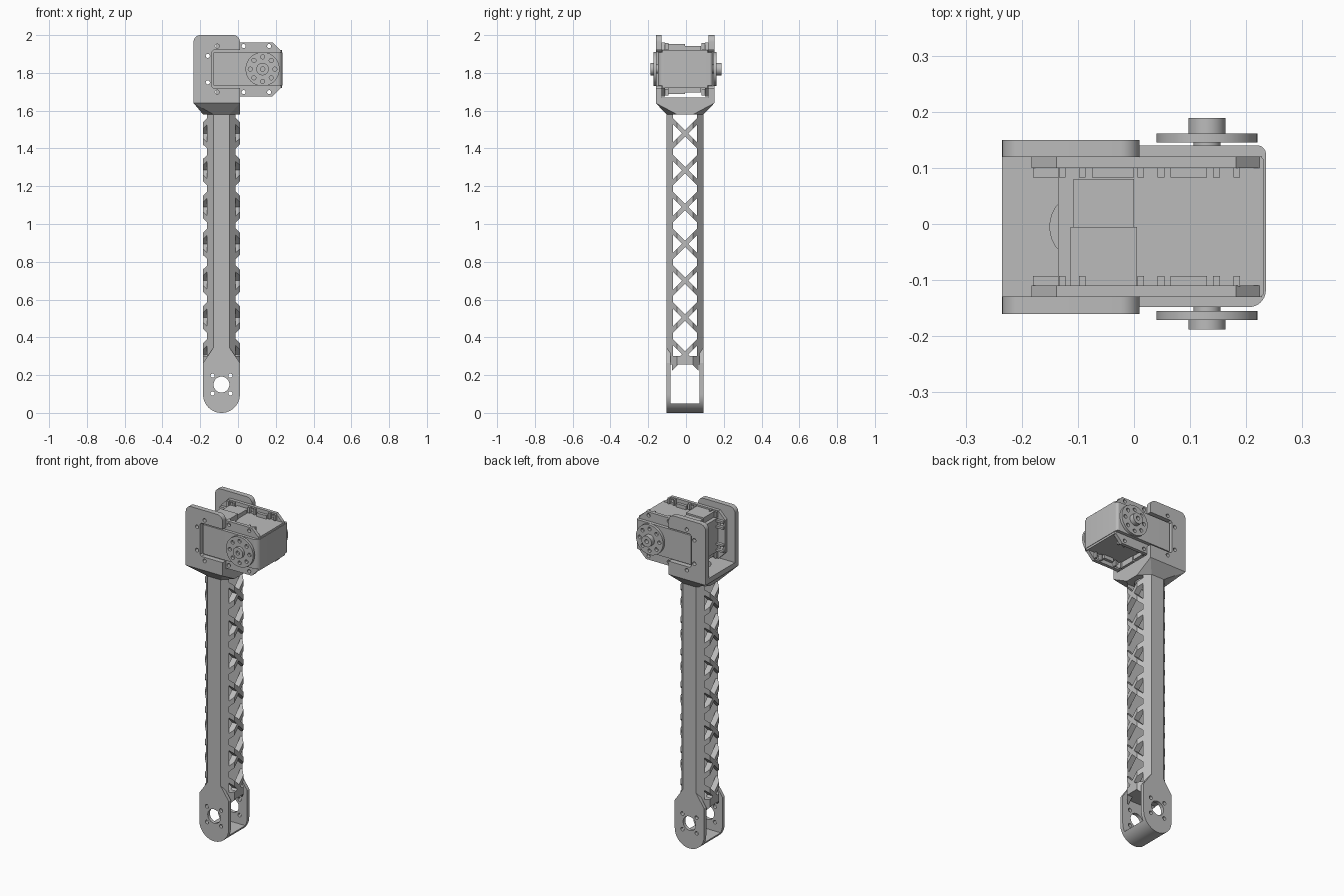
import bpy, bmesh
from math import pi, sin, cos, acos
from mathutils import Vector

if "Cube" in bpy.data.objects:
    bpy.data.objects.remove(bpy.data.objects["Cube"])

XC, YC = -0.0875, -0.005      # arm axis
HW, CH = 0.0975, 0.055        # arm half width and corner chamfer
SX, SZ = 0.13, 1.82           # motor shaft
SIDES = (("front", -1), ("back", 1))

mat = bpy.data.materials.new("grey")
mat.use_nodes = True
GREY = (0.5, 0.5, 0.5, 1)
mat.diffuse_color = GREY
mat.node_tree.nodes["Principled BSDF"].inputs["Base Color"].default_value = GREY


def finish(name, bm):
    bmesh.ops.recalc_face_normals(bm, faces=bm.faces)
    me = bpy.data.meshes.new(name)
    bm.to_mesh(me)
    bm.free()
    me.materials.append(mat)
    ob = bpy.data.objects.new(name, me)
    bpy.context.collection.objects.link(ob)
    return ob


def add_prism(bm, pts, axis, lo, hi, shear=0):
    """Extrude a 2D profile along an axis; shear lifts z with y."""
    def place(p, h):
        a, b = p
        v = {"x": (h, a, b), "y": (a, h, b), "z": (a, b, h)}[axis]
        return Vector((v[0], v[1], v[2] + shear * (v[1] - YC)))
    rings = [[bm.verts.new(place(p, h)) for p in pts] for h in (lo, hi)]
    bm.faces.new(rings[0])
    bm.faces.new(rings[1][::-1])
    n = len(pts)
    for i in range(n):
        j = (i + 1) % n
        bm.faces.new((rings[0][i], rings[0][j], rings[1][j], rings[1][i]))


def prism(name, pts, axis, lo, hi):
    bm = bmesh.new()
    add_prism(bm, pts, axis, lo, hi)
    return finish(name, bm)


def arc(cx, cy, r, a0, a1, n=8):
    return [(cx + r * cos(a0 + (a1 - a0) * i / n), cy + r * sin(a0 + (a1 - a0) * i / n))
            for i in range(n + 1)]


def circle(cx, cy, r, n=32):
    return arc(cx, cy, r, 0, 2 * pi, n)[:-1]


def rect(x0, x1, y0, y1):
    return [(x0, y0), (x1, y0), (x1, y1), (x0, y1)]


def bevel_rect(x0, x1, y0, y1, c):
    return [(x0 + c, y0), (x1 - c, y0), (x1, y0 + c), (x1, y1 - c),
            (x1 - c, y1), (x0 + c, y1), (x0, y1 - c), (x0, y0 + c)]


def bore(ob, holes, axis="y", lo=-0.4, hi=0.4):
    """Drill round holes given as (a, b, radius)."""
    bm = bmesh.new()
    for a, b, r in holes:
        add_prism(bm, circle(a, b, r, 32 if r > 0.03 else 16), axis, lo, hi)
    cutter = finish("cutter", bm)
    cutter.hide_render = True
    mod = ob.modifiers.new("bore", "BOOLEAN")
    mod.object, mod.operation, mod.solver = cutter, "DIFFERENCE", "EXACT"
    dg = bpy.context.evaluated_depsgraph_get()
    ob_mesh = bpy.data.meshes.new_from_object(ob.evaluated_get(dg))
    ob.modifiers.clear()
    ob.data = ob_mesh
    bpy.data.objects.remove(cutter)


def span(s, near, far):
    return sorted((YC + s * near, YC + s * far))


octagon = bevel_rect(XC - HW, XC + HW, YC - HW, YC + HW, CH)

# Arm rails with chamfered outer corners
IN = 0.0645
for side, s in SIDES:
    f, w = HW - CH, HW - CH + HW - IN
    pts = [(XC - f, YC + s * HW), (XC + f, YC + s * HW),
           (XC + w, YC + s * IN), (XC - w, YC + s * IN)]
    prism(side + "_rail", pts, "z", 0.26, 1.6)

# Crossed braces on both open sides of the arm
bm = bmesh.new()
for sx in (-1, 1):
    section = [(XC + sx * (HW - d), YC + v) for d, v in
               ((0.028, -0.07), (0, -0.0425), (0, 0.0425), (0.028, 0.07),
                (0.035, 0.07), (0.035, -0.07))]
    for i in range(7):
        z = 1.48 - 0.195 * i
        for shear in (-1, 1):
            add_prism(bm, section, "z", z - 0.017, z + 0.017, shear)
finish("lattice_braces", bm)

# Lower fork: two drilled plates, a rounded foot and a crosspiece
fork_holes = [(XC, 0.15, 0.042)] + [(XC + i * 0.047, 0.15 + j * 0.047, 0.011)
                                    for i in (-1, 1) for j in (-1, 1)]
outline = arc(XC, HW, HW, pi, 2 * pi, 24) + [
    (XC + HW, 0.265), (XC + HW - CH, 0.345), (XC - HW + CH, 0.345), (XC - HW, 0.265)]
for side, s in SIDES:
    bore(prism(side + "_fork_plate", outline, "y", *span(s, 0.077, HW)), fork_holes)
half = acos((HW - 0.05) / HW)
prism("fork_foot", arc(XC, HW, HW, 1.5 * pi - half, 1.5 * pi + half, 16), "y", *span(1, -0.08, 0.08))
prism("fork_crosspiece", octagon, "z", 0.255, 0.3)

# Bracket neck flaring from the arm to a flat floor
bm = bmesh.new()
for x, y in octagon:
    bm.verts.new((x, y, 1.58))
for x, y in rect(-0.235, 0.01, YC - 0.155, YC + 0.155):
    for z in (1.64, 1.67):
        bm.verts.new((x, y, z))
bmesh.ops.convex_hull(bm, input=bm.verts)
neck = finish("bracket_neck", bm)
bore(neck, [(XC, YC, 0.0625)], "z", 1.5, 1.75)

# Bracket cheeks notched around the motor
rear_holes = [(-0.16, SZ + k * 0.07, 0.011) for k in (-1, 1)]
edge_holes = [(x, SZ + k * 0.122, 0.011) for x in (-0.11, 0.03, 0.165) for k in (-1, 1)]
cheek = ([(-0.235, 1.65), (0.01, 1.65), (0.01, 1.72), (-0.13, 1.72), (-0.14, 1.73),
          (-0.14, 1.91), (-0.13, 1.92), (0.01, 1.92)]
         + arc(-0.025, 1.965, 0.035, 0, pi / 2) + arc(-0.2, 1.965, 0.035, pi / 2, pi))
for side, s in SIDES:
    bore(prism(side + "_cheek", cheek, "y", *span(s, 0.124, 0.155)),
         rear_holes + edge_holes[:2])

# Motor body and rounded end caps
prism("motor_body", bevel_rect(-0.135, 0.232, YC - 0.125, YC + 0.125, 0.006), "z", 1.72, 1.92)
cap = ([(-0.13, YC + 0.145), (-0.13, YC - 0.143)]
       + arc(0.205, YC - 0.113, 0.03, -pi / 2, 0)
       + arc(0.22, YC + 0.13, 0.015, 0, pi / 2))
prism("motor_caps", cap, "z", 1.732, 1.908)

# Motor mounting flanges with lugs flanking each hole
for side, s in SIDES:
    flange = prism(side + "_flange", bevel_rect(-0.183, 0.227, 1.676, 1.962, 0.045),
                   "y", *span(s, 0.105, 0.125))
    bore(flange, rear_holes + edge_holes)
    bm = bmesh.new()
    y0, y1 = span(s, 0.088, 0.106)
    for x, z, _ in edge_holes:
        for d in (-0.018, 0.018):
            add_prism(bm, rect(x + d - 0.006, x + d + 0.006, z - 0.017, z + 0.017), "y", y0, y1)
    for x, z, _ in rear_holes:
        for d in (-0.018, 0.018):
            add_prism(bm, rect(-0.18, -0.13, z + d - 0.006, z + d + 0.006), "y", y0, y1)
    for x0, x1 in ((-0.075, 0.0), (0.065, 0.13)):
        for z in (1.71, 1.93):
            add_prism(bm, rect(x0, x1, z - 0.011, z + 0.011), "y", y0, y1)
    finish(side + "_flange_lugs", bm)

# Connector housings above and below the motor
for name, z0, z1 in (("top", 1.91, 1.953), ("bottom", 1.687, 1.73)):
    prism(name + "_connector", rect(-0.113, 0.005, -0.11, -0.005), "z", z0, z1)
    zm = (z0 + z1) / 2
    prism(name + "_connector_ledge", rect(-0.108, 0, -0.01, 0.08), "z", zm - 0.012, zm + 0.012)

# Drive horns with a ring of holes and a hub
ring = [(SX + 0.065 * cos(i * pi / 4), SZ + 0.065 * sin(i * pi / 4), 0.011) for i in range(8)]
for side, s, hub_end in (("front", -1, 0.183), ("back", 1, 0.194)):
    prism(side + "_horn_neck", circle(SX, SZ, 0.024), "y", *span(s, 0.13, 0.155))
    bore(prism(side + "_horn", circle(SX, SZ, 0.09, 48), "y", *span(s, 0.15, 0.166)), ring)
    hub = prism(side + "_horn_hub", circle(SX, SZ, 0.033), "y", *span(s, 0.16, hub_end))
    bore(hub, [(SX, SZ, 0.012)], "y", *span(s, 0.168, 0.22))

# Smooth the round walls, keep edges sharp
for ob in bpy.context.collection.objects:
    if ob.type == "MESH" and mat.name in ob.data.materials:
        ob.select_set(True)
        bpy.context.view_layer.objects.active = ob
bpy.ops.object.shade_smooth_by_angle(angle=0.5)
